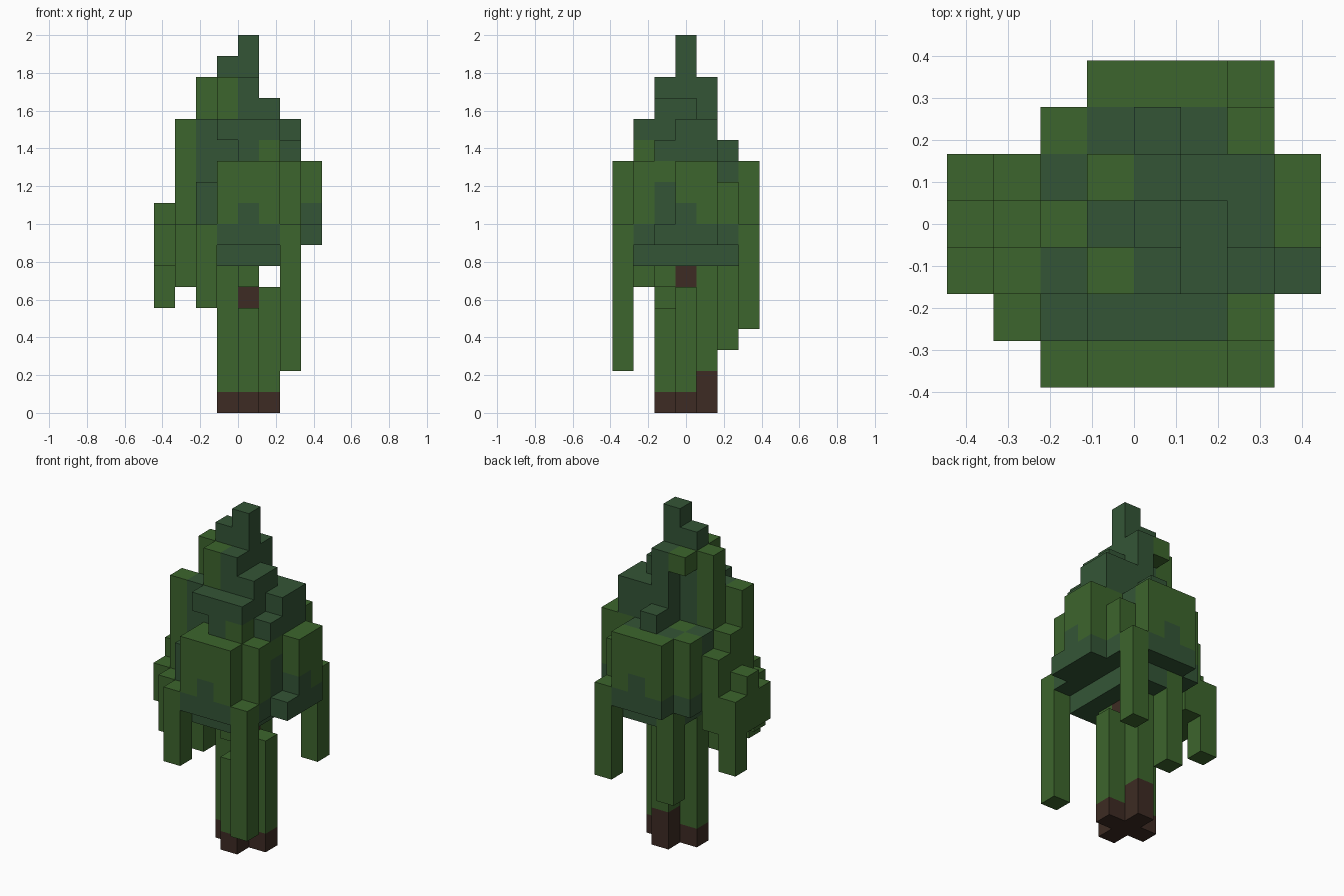
import bpy
import bmesh
from mathutils import Vector

cube = bpy.data.objects.get("Cube")
if cube:
    bpy.data.objects.remove(cube)

UNIT = 1 / 9                       # edge length of one block
ORIGIN = Vector((-4, -3.5, 0))     # grid corner, in blocks


def make_material(name, color):
    mat = bpy.data.materials.new(name)
    mat.use_nodes = True
    mat.diffuse_color = color
    bsdf = next(n for n in mat.node_tree.nodes if n.type == "BSDF_PRINCIPLED")
    bsdf.inputs["Base Color"].default_value = color
    bsdf.inputs["Roughness"].default_value = 1
    return mat


MATERIALS = [
    make_material("leaf_green", (0.046, 0.13, 0.026, 1)),
    make_material("deep_green", (0.034, 0.091, 0.037, 1)),
    make_material("bark_brown", (0.047, 0.024, 0.017, 1)),
]
LEAF, DEEP, BARK = range(len(MATERIALS))
blocks = {}                        # block position -> (part name, colour)


def box(part, x, y, z, color=LEAF):
    """Fill a box of blocks; each range is (start, end) in grid lines."""
    for i in range(*x):
        for j in range(*y):
            for k in range(*z):
                blocks[i, j, k] = (part, color)


def column(part, i, j, z, color=LEAF):
    box(part, (i, i + 1), (j, j + 1), z, color)


# Lower canopy: core with a panel on three sides
part = "lower_canopy"
box(part, (3, 6), (0, 7), (8, 12))
box(part, (6, 7), (1, 5), (8, 12))
box(part, (2, 3), (4, 6), (8, 12))
box(part, (7, 8), (3, 5), (8, 12))
column(part, 6, 5, (8, 11))
column(part, 2, 1, (8, 11))
column(part, 7, 2, (8, 9))

# Shaded rim and underside of the canopy
for cell in list(blocks):
    if cell[2] == 8:
        blocks[cell] = (part, DEEP)
box("canopy_underside", (3, 6), (1, 6), (7, 8), DEEP)
for i, j in ((4, 0), (4, 6), (7, 3)):
    column(part, i, j, (9, 10), DEEP)
for i, j in ((2, 1), (6, 2)):
    column(part, i, j, (9, 11), DEEP)
for i, j in ((2, 4), (3, 5), (5, 5)):
    column(part, i, j, (11, 12), DEEP)

# Stepped crown
part = "crown"
box(part, (3, 6), (2, 4), (12, 15), DEEP)
box(part, (3, 6), (1, 2), (13, 14), DEEP)
box(part, (5, 7), (3, 5), (12, 14), DEEP)
column(part, 4, 1, (12, 13), DEEP)
column(part, 5, 1, (12, 13))
column(part, 6, 2, (12, 13), DEEP)
column(part, 4, 5, (11, 13), DEEP)
box(part, (4, 5), (2, 5), (12, 16), DEEP)
column(part, 2, 2, (9, 14), DEEP)
column(part, 2, 3, (8, 16))
column(part, 3, 2, (14, 16))
column(part, 3, 4, (15, 16))

# Pointed tip
column("tip", 3, 3, (15, 17), DEEP)
column("tip", 4, 3, (15, 18), DEEP)

# Bushy side growth on the right
part = "side_growth"
column(part, 0, 2, (7, 9))
column(part, 0, 3, (7, 10))
column(part, 1, 1, (6, 9))
column(part, 1, 2, (7, 14))
column(part, 1, 3, (7, 12))
column(part, 1, 4, (7, 11))

# Hanging branches
part = "hanging_branches"
column(part, 6, 0, (2, 9))
column(part, 6, 6, (4, 9))
column(part, 2, 0, (5, 9))
column(part, 2, 2, (5, 9))
column(part, 0, 4, (5, 9))
column(part, 3, 5, (3, 8))

# Trunk with a cross-shaped foot, and the growth climbing it
column("trunk", 4, 3, (0, 8), BARK)
for i, j, foot, top in ((4, 2, 1, 5), (3, 3, 1, 7), (5, 3, 1, 6), (4, 4, 2, 7)):
    column("trunk", i, j, (0, foot), BARK)
    column("trunk_growth", i, j, (foot, top))
column("trunk_growth", 4, 2, (6, 7))


# Turn each part into a mesh, keeping only the outer faces
AXES = (Vector((1, 0, 0)), Vector((0, 1, 0)), Vector((0, 0, 1)))


def build(part):
    bm = bmesh.new()
    for cell, (owner, color) in blocks.items():
        if owner != part:
            continue
        centre = Vector(cell) + Vector((0.5, 0.5, 0.5)) + ORIGIN
        for a, axis in enumerate(AXES):
            u, v = AXES[(a + 1) % 3] / 2, AXES[(a + 2) % 3] / 2
            for sign in (-1, 1):
                normal = axis * sign
                if tuple(int(c) for c in Vector(cell) + normal) in blocks:
                    continue
                mid = centre + normal / 2
                ring = [mid - u - v, mid + u - v, mid + u + v, mid - u + v]
                face = bm.faces.new([bm.verts.new(p * UNIT) for p in ring[::sign]])
                face.material_index = color
    bmesh.ops.remove_doubles(bm, verts=bm.verts, dist=UNIT / 100)
    mesh = bpy.data.meshes.new(part)
    bm.to_mesh(mesh)
    bm.free()
    for mat in MATERIALS:
        mesh.materials.append(mat)
    bpy.context.collection.objects.link(bpy.data.objects.new(part, mesh))


for part in sorted({owner for owner, color in blocks.values()}):
    build(part)
